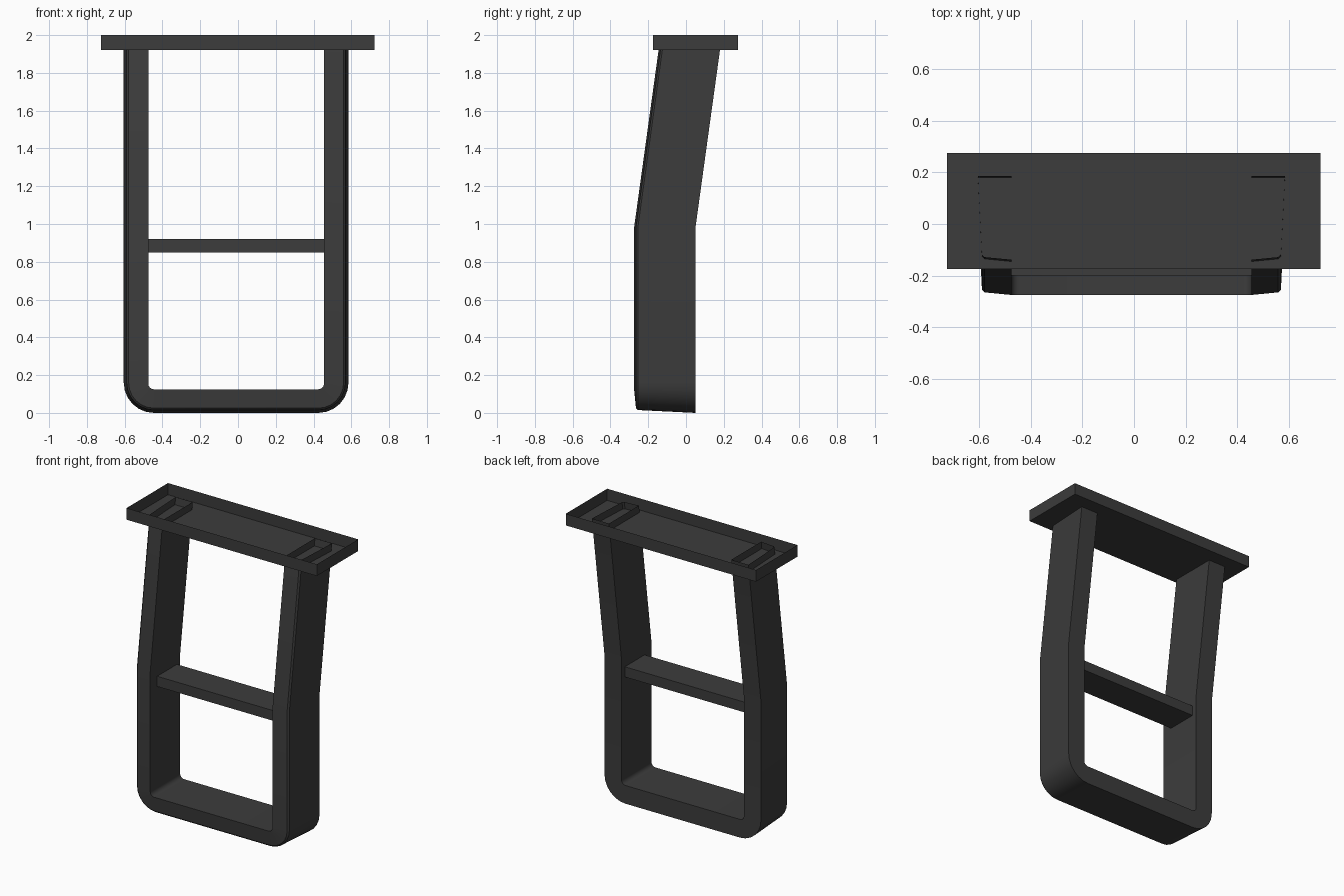
import bpy, bmesh
from math import sin, cos, pi

if "Cube" in bpy.data.objects:
    bpy.data.objects.remove(bpy.data.objects["Cube"])

mat = bpy.data.materials.new("dark_metal")
mat.diffuse_color = (0.045, 0.045, 0.045, 1)
mat.use_nodes = True
mat.node_tree.nodes["Principled BSDF"].inputs["Base Color"].default_value = mat.diffuse_color


def finish(name, bm, smooth=False):
    bmesh.ops.recalc_face_normals(bm, faces=bm.faces[:])
    me = bpy.data.meshes.new(name)
    bm.to_mesh(me)
    bm.free()
    ob = bpy.data.objects.new(name, me)
    bpy.context.collection.objects.link(ob)
    me.materials.append(mat)
    if smooth:
        bpy.ops.object.select_all(action='DESELECT')
        ob.select_set(True)
        bpy.context.view_layer.objects.active = ob
        bpy.ops.object.shade_smooth_by_angle(angle=0.55)
    return ob


def box(x0, x1, y0, y1, z0, z1):
    bm = bmesh.new()
    bmesh.ops.create_cube(bm, size=1)
    for v in bm.verts:
        v.co = ((x0 + x1) / 2 + v.co.x * (x1 - x0),
                (y0 + y1) / 2 + v.co.y * (y1 - y0),
                (z0 + z1) / 2 + v.co.z * (z1 - z0))
    return bm


# top tray: thin sheet box, open on top
bm = box(-0.725, 0.722, -0.175, 0.275, 1.92, 2.0)
bmesh.ops.delete(bm, geom=[f for f in bm.faces if f.normal.z > 0.5], context='FACES_ONLY')
finish("top_tray", bm)

# U-shaped frame: paired inner/outer path, right half then mirrored
CX, INNER, OUTER = -0.01, 0.465, 0.595
TOP, BEND, SLOPE = 1.97, 0.98, 0.138
half = [((INNER, z), (OUTER, z)) for z in (TOP, BEND)]
for i in range(7):
    a = i / 6 * pi / 2
    half.append(((INNER - 0.03 + 0.03 * cos(a), 0.155 - 0.03 * sin(a)),
                 (OUTER - 0.16 + 0.16 * cos(a), 0.16 - 0.16 * sin(a))))
path = half + [((-p[0], p[1]), (-q[0], q[1])) for p, q in reversed(half)]

# cross-section: (fraction from inner to outer, y), slightly tapered to the front
section = [(0, 0.05), (1, 0.05), (0.88, -0.255), (0.8, -0.265), (0, -0.275)]
bm = bmesh.new()
rings = []
for p, q in path:
    ring = []
    for t, y in section:
        x, z = p[0] + (q[0] - p[0]) * t, p[1] + (q[1] - p[1]) * t
        ring.append(bm.verts.new((CX + x, y + max(0, z - BEND) * SLOPE, z)))
    rings.append(ring)
n = len(section)
for a, b in zip(rings, rings[1:]):
    for i in range(n):
        j = (i + 1) % n
        bm.faces.new((a[i], a[j], b[j], b[i]))
finish("side_frame", bm, True)

# middle step
finish("middle_step", box(CX - INNER, CX + INNER, -0.2, 0.015, 0.85, 0.92))
